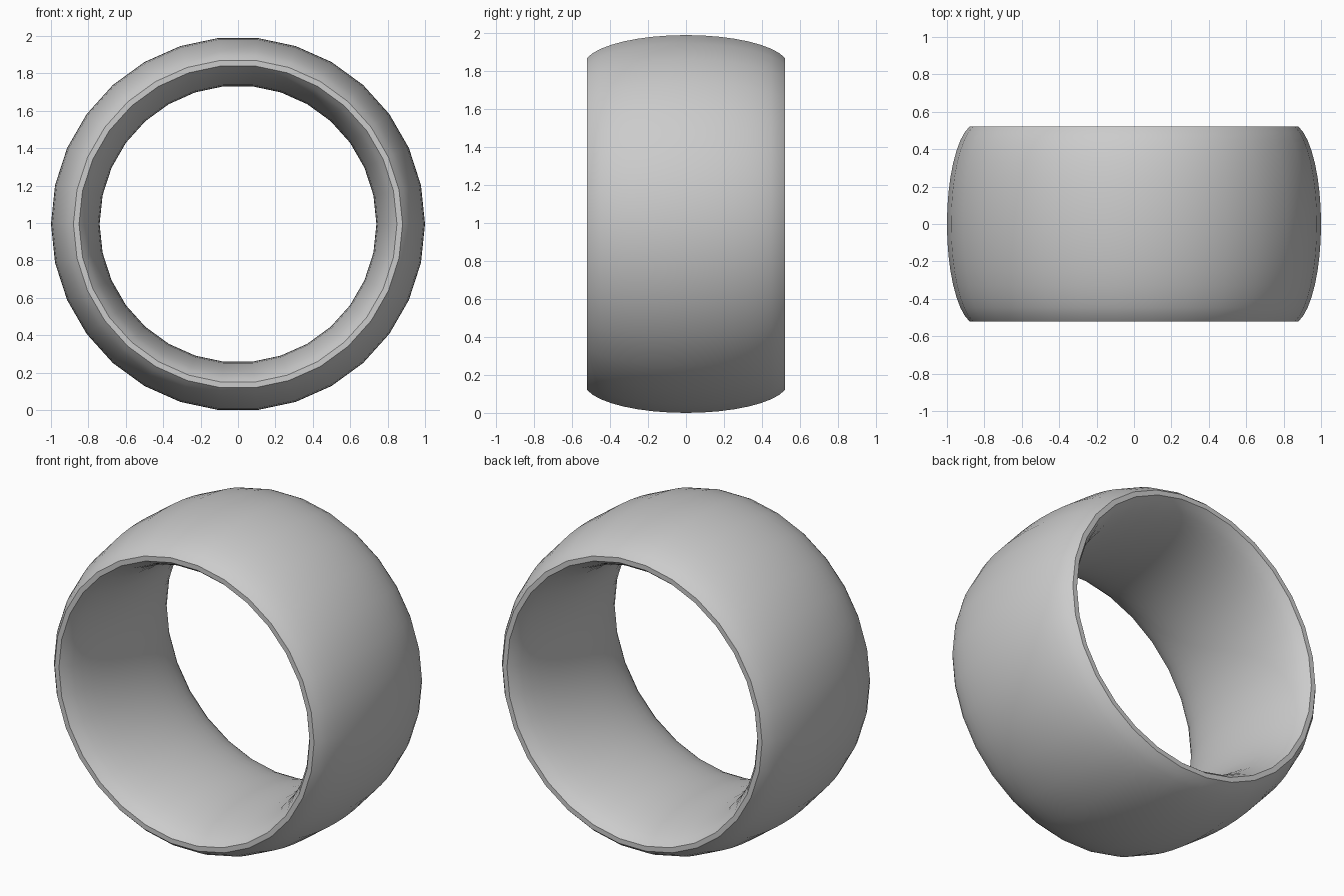
import bpy
import bmesh
import math
from mathutils import Matrix, Vector

cube = bpy.data.objects.get("Cube")
if cube:
    bpy.data.objects.remove(cube, do_unlink=True)

SIDES = 30          # flat sides around the band
STEPS = 16          # steps across the width
HALF_WIDTH = 0.52
SWEEP = math.radians(75)


def crown(mid_radius, edge_radius):
    """Domed line across the band, from front rim to back rim."""
    depth = (mid_radius - edge_radius) / (1 - math.cos(SWEEP))
    points = []
    for i in range(STEPS + 1):
        t = SWEEP * (2 * i / STEPS - 1)
        y = HALF_WIDTH * math.sin(t) / math.sin(SWEEP)
        points.append((mid_radius - depth * (1 - math.cos(t)), y))
    return points


# Closed cross-section: domed outside, flat rims, domed inside
profile = crown(1.0, 0.88) + crown(0.74, 0.85)[::-1]

# Revolve the cross-section around the y axis
bm = bmesh.new()
rings = []
for s in range(SIDES):
    turn = Matrix.Rotation(2 * math.pi * s / SIDES, 3, 'Y')
    rings.append([bm.verts.new(turn @ Vector((r, y, 0))) for r, y in profile])
for s in range(SIDES):
    a, b = rings[s], rings[(s + 1) % SIDES]
    for i in range(len(profile)):
        j = (i + 1) % len(profile)
        bm.faces.new((a[i], a[j], b[j], b[i]))
bmesh.ops.recalc_face_normals(bm, faces=bm.faces)

# Rest the lowest flat side on the ground
lift = -min(v.co.z for v in bm.verts)
bmesh.ops.translate(bm, verts=bm.verts, vec=(0, 0, lift))

mesh = bpy.data.meshes.new("ring_band")
bm.to_mesh(mesh)
bm.free()
band = bpy.data.objects.new("ring_band", mesh)
bpy.context.collection.objects.link(band)

# Plain grey metal
grey = bpy.data.materials.new("light_grey")
grey.use_nodes = True
colour = (0.6, 0.6, 0.6, 1)
grey.diffuse_color = colour
grey.node_tree.nodes["Principled BSDF"].inputs["Base Color"].default_value = colour
mesh.materials.append(grey)

# Smooth surfaces with crisp rims
bpy.ops.object.select_all(action='DESELECT')
band.select_set(True)
bpy.context.view_layer.objects.active = band
bpy.ops.object.shade_smooth_by_angle(angle=math.radians(30))
